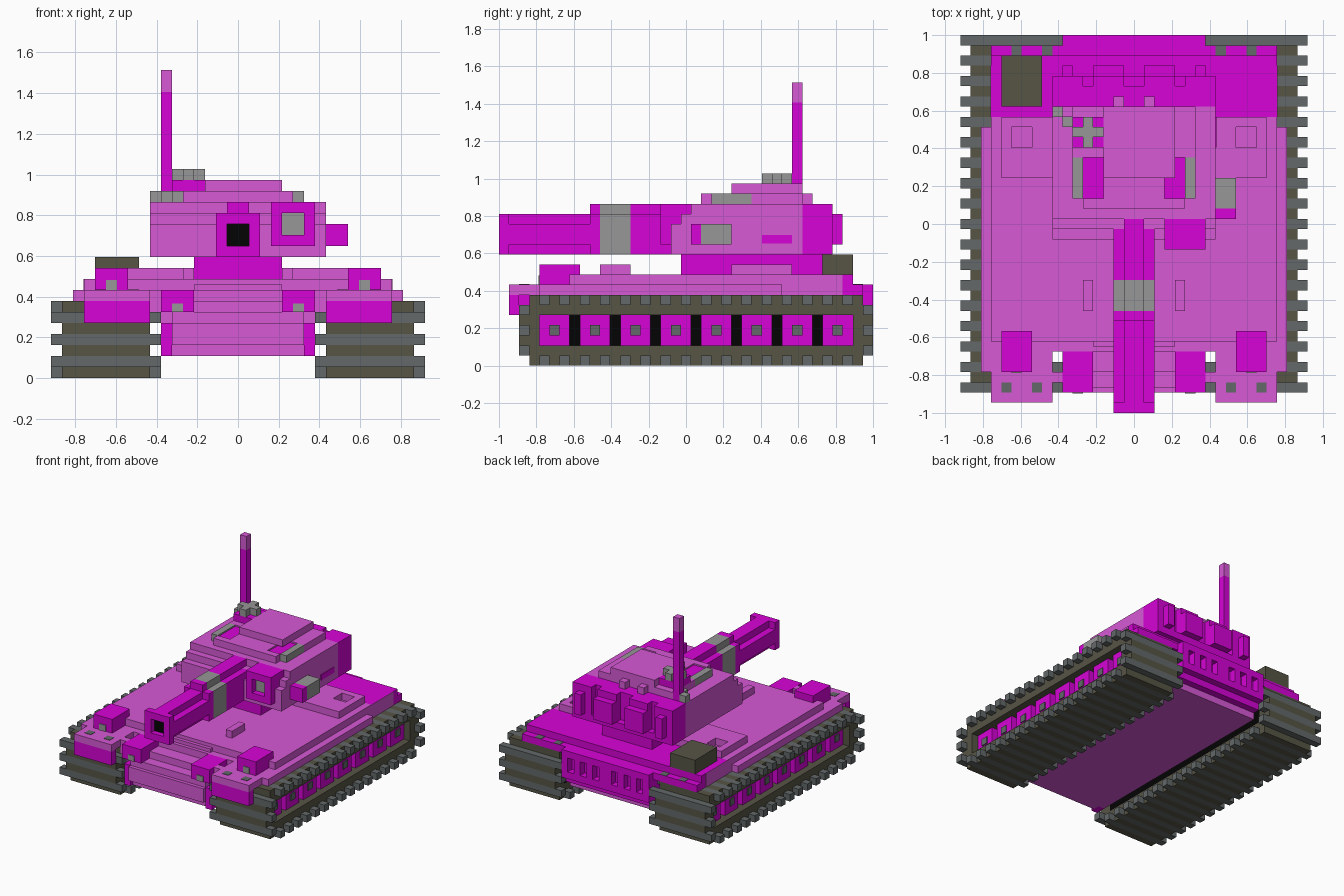
import bpy, bmesh

if "Cube" in bpy.data.objects:
    bpy.data.objects.remove(bpy.data.objects["Cube"], do_unlink=True)

U = 2 / 37  # one block; x counts from the middle, y from the front, z from the ground


def material(name, r, g, b):
    m = bpy.data.materials.new(name)
    m.use_nodes = True
    m.diffuse_color = (r, g, b, 1)
    m.node_tree.nodes["Principled BSDF"].inputs["Base Color"].default_value = (r, g, b, 1)
    return m


PINK = material("light_pink", 0.68, 0.10, 0.67)
MAGENTA = material("magenta", 0.68, 0.001, 0.68)
GREY = material("grey", 0.31, 0.31, 0.31)
SLATE = material("slate", 0.125, 0.14, 0.14)
OLIVE = material("olive", 0.095, 0.09, 0.06)
BLACK = material("black", 0.001, 0.001, 0.001)


def part(name, mat, boxes, mirror=False):
    """One object made of boxes (x0, x1, y0, y1, z0, z1) in blocks."""
    if mirror:
        boxes = boxes + [(-b[1], -b[0]) + tuple(b[2:]) for b in boxes]
    bm = bmesh.new()
    for x0, x1, y0, y1, z0, z1 in boxes:
        cube = bmesh.ops.create_cube(bm, size=1)["verts"]
        for v in cube:
            v.co.x = (x1 if v.co.x > 0 else x0) * U
            v.co.y = (y1 if v.co.y > 0 else y0) * U - 1
            v.co.z = (z1 if v.co.z > 0 else z0) * U
    me = bpy.data.meshes.new(name)
    bm.to_mesh(me)
    bm.free()
    me.materials.append(mat)
    ob = bpy.data.objects.new(name, me)
    bpy.context.collection.objects.link(ob)


# Tracks: wide cleats alternate with narrow links around the loop
cleats, links = [], []
for j in range(3, 36):
    for z in (0, 6):
        if j % 2 == 0:
            cleats.append((7, 17, j, j + 1, z, z + 1))
        else:
            links.append((8, 16, j, j + 1, z, z + 1))
for z in range(1, 6):
    for j in (2, 36):
        if z % 2:
            cleats.append((7, 17, j, j + 1, z, z + 1))
        else:
            links.append((8, 16, j, j + 1, z, z + 1))
part("track_cleats", SLATE, cleats, True)
part("track_links", OLIVE, links, True)
part("track_band", OLIVE, [(8, 16, 3, 36, 1, 2), (8, 16, 3, 36, 5, 6),
                           (8, 16, 3, 4, 2, 5), (8, 16, 35, 36, 2, 5)], True)

# Road wheels
starts = range(4, 36, 4)
part("wheel_well", BLACK, [(8, 14, 4, 35, 2, 5)], True)
part("road_wheels", MAGENTA, [(14, 15, j, j + 3, 2, 5) for j in starts], True)
part("wheel_hubs", SLATE, [(15, 15.15, j + 1, j + 2, 3, 4) for j in starts], True)

# Hull with stepped nose
part("hull_floor", PINK, [(-7, 7, 4, 35, 2, 3)])
part("hull_nose", PINK, [(-6, 6, 3, 4, 2, 3), (-6, 6, 2, 4, 3, 5), (-6, 6, 2.5, 4, 5, 6),
                         (-7, 7, 4, 29, 3, 7), (-8, 8, 6, 29, 7, 8)])
part("nose_cheeks", MAGENTA, [(6, 7, 2.5, 4, 2, 5)], True)
part("lamp_brackets", MAGENTA, [(4, 7, 2, 6, 6, 8)], True)
part("bracket_lamps", GREY, [(5, 6, 1.9, 2, 6, 6.8)], True)

# Fenders and deck
part("fenders", PINK, [(8, 14, 1, 4, 7, 8), (8, 15, 4, 28, 7, 8),
                       (7, 8, 3, 4, 5, 8), (8, 14, 28, 29, 7, 8)], True)
part("fender_flaps", MAGENTA, [(8, 14, 1, 2, 5, 7)], True)
part("fender_bolts", SLATE, [(x, x + 1, 2, 3, 8, 8.05) for x in (9, 12)], True)
part("deck", PINK, [(-14, 14, 7, 29, 8, 9), (-4, 4, 6.5, 7, 8, 8.5)])
part("deck_bars", PINK, [(4, 5, 10, 13, 9, 10)], True)
part("deck_hatches", PINK, [(5, 13, 23, 26, 9, 10), (5, 13, 28, 29, 9, 10),
                            (5, 10, 26, 28, 9, 10), (12, 13, 26, 28, 9, 10)], True)
part("headlight_boxes", MAGENTA, [(10, 13, 4, 8, 8, 10)], True)
part("headlights", GREY, [(11, 12, 3.9, 4, 8, 8.9)], True)

# Rear deck, with light side plates
part("rear_deck", MAGENTA, [(-14, 14, 29, 35, 8, 9), (-14, 14, 29, 36, 7, 8),
                            (-7, 7, 36, 37, 7, 8)])
part("rear_side_plates", PINK, [(14, 14.05, 29, 34, 7, 9)], True)
part("rear_bolts", SLATE, [(x, x + 1, 35, 36, 8, 8.05) for x in (8, 11)], True)
part("stowage_box", OLIVE, [(-13, -9, 30, 35, 9, 11)])

# Slotted rear plate over a stepped underside
part("rear_hull", MAGENTA, [(-7, 7, 29, 35, 3, 7), (-7, 7, 35, 36, 3, 7),
                            (-7, 7, 36, 37, 4, 5), (-1, 1, 36, 37, 5, 7)])
part("rear_ribs", MAGENTA, [(x, x + 1, 36, 37, 5, 7) for x in (2, 4, 6)], True)

# Turret
part("turret_ring", MAGENTA, [(-4, 4, 18, 32, 9, 11)])
part("turret_body", PINK, [(-8, 8, 17, 30, 11, 14), (-8, 8, 18, 30, 14, 15),
                           (-8, 8, 19, 30, 15, 16)])
part("turret_roof", PINK, [(-6, -3, 25, 30, 16, 17), (-3, 3, 21, 30, 16, 17),
                           (-5, 5, 20, 21, 16, 17), (3, 6, 25, 30, 16, 17),
                           (-3, 4, 23, 30, 17, 18)])
part("roof_hatches", MAGENTA, [(3, 5, 21, 25, 16, 16.8)], True)
part("hatch_rims", GREY, [(5, 6, 21, 25, 16, 17)], True)
part("roof_steps", GREY, [(-8, -7, 29, 30, 16, 17), (-7, -6, 28, 29, 16, 17)])
part("periscope_base", MAGENTA, [(-6, -3, 26, 29, 17, 18)])
part("periscope_cross", GREY, [(-6, -3, 27, 28, 18, 19), (-5, -4, 26, 27, 18, 19),
                               (-5, -4, 28, 29, 18, 19)])

# Stowage rack at the turret's back: upright bins on a shelf
part("turret_rack", MAGENTA, [(-8, 8, 30, 32, 11, 16), (-8, 8, 32, 33, 11, 12)])
part("rack_bins", MAGENTA, [(1, 4, 32, 33, 12, 16), (5, 8, 32, 33, 12, 16),
                            (1, 4, 33, 34, 12, 15), (6, 7, 33, 34, 12, 15)], True)
part("rack_hinges", PINK, [(1, 2, 30, 31, 16, 17)], True)

# Sights on the turret's front and side
part("gun_sight", MAGENTA, [(3, 7, 16, 19, 12, 13), (3, 7, 16, 19, 15, 16),
                            (3, 4, 16, 19, 13, 15), (6, 7, 16, 19, 13, 15)])
part("gun_sight_glass", GREY, [(4, 6, 16.9, 18, 13, 15)])
part("side_box_front", MAGENTA, [(8, 10, 19, 20, 12, 14)])
part("side_box", GREY, [(8, 10, 20, 23, 12, 14)])
part("side_marker", MAGENTA, [(8, 8.1, 26, 29, 12.1, 12.9)])

# Gun
part("muzzle", MAGENTA, [(-2, 2, 0, 1, 11, 12), (-2, 2, 0, 1, 14, 15),
                         (-2, -1, 0, 1, 12, 14), (1, 2, 0, 1, 12, 14)])
part("muzzle_bore", BLACK, [(-1, 1, 0.8, 1, 12, 14)])
part("barrel", MAGENTA, [(-2, 2, 1, 9, 12, 14), (-1, 1, 1, 9, 11, 15)])


def sleeve(name, mat, y0, y1):
    part(name, mat, [(-2, 2, y0, y1, 11, 15), (-1, 1, y0, y1, 15, 16)])


sleeve("sleeve_front", MAGENTA, 9, 10)
sleeve("sleeve_band", GREY, 10, 13)
sleeve("sleeve_back", MAGENTA, 13, 19)

# Antenna
part("antenna", MAGENTA, [(-7, -6, 29, 30, 16, 26)])
part("antenna_tip", PINK, [(-7, -6, 29, 30, 26, 28)])
